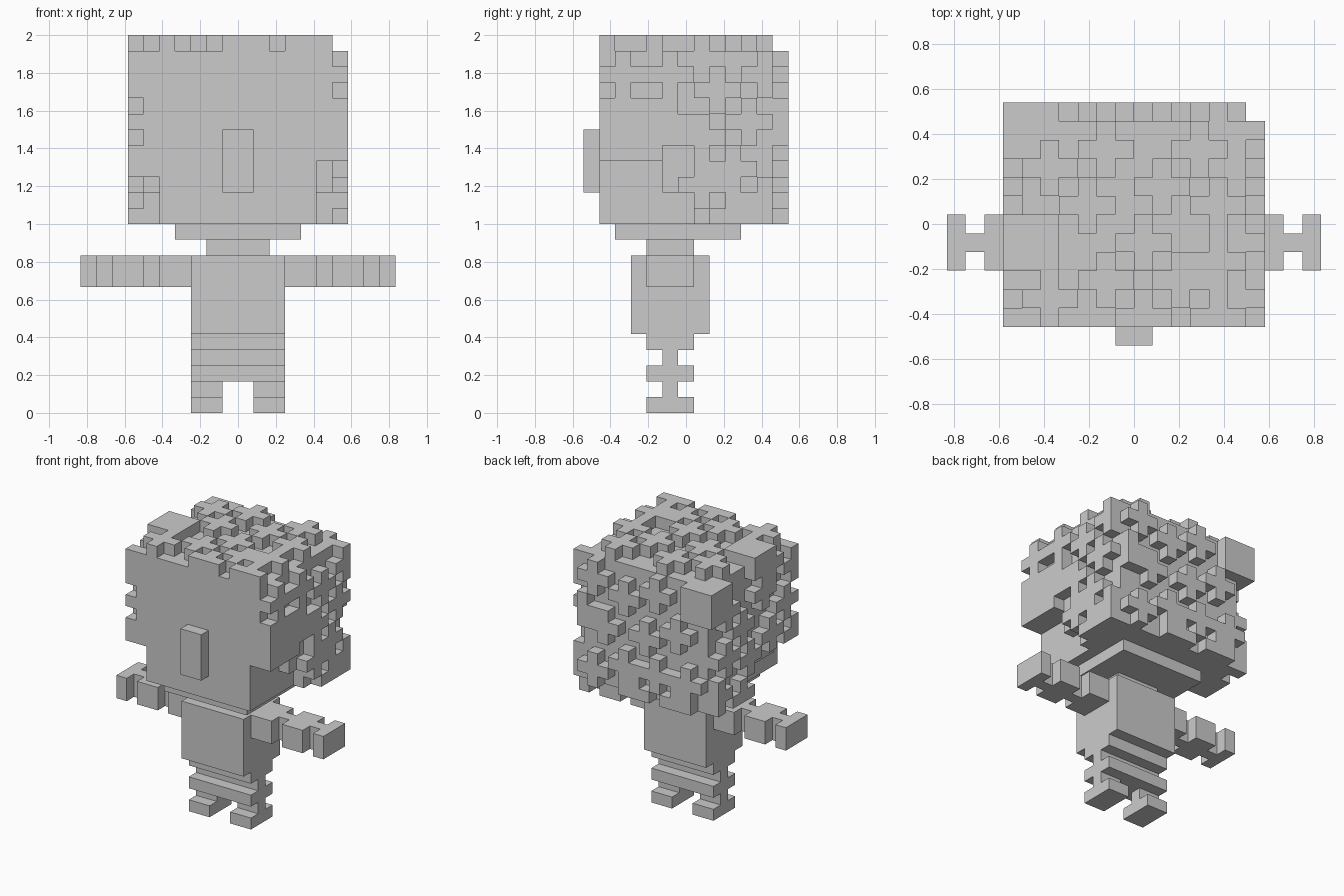
import bpy, bmesh
from mathutils import Vector

if "Cube" in bpy.data.objects:
    bpy.data.objects.remove(bpy.data.objects["Cube"])

U = 1 / 12          # one block
Y0 = 6.5            # depth offset in blocks

mat = bpy.data.materials.new("plain_grey")
mat.diffuse_color = (0.6, 0.6, 0.6, 1)
mat.use_nodes = True
mat.node_tree.nodes["Principled BSDF"].inputs["Base Color"].default_value = mat.diffuse_color


def pos(x, y, z):
    return Vector((x * U, (y - Y0) * U, z * U))


def finish(bm, name):
    me = bpy.data.meshes.new(name)
    bm.to_mesh(me)
    bm.free()
    me.materials.append(mat)
    ob = bpy.data.objects.new(name, me)
    bpy.context.collection.objects.link(ob)
    return ob


def box(name, x0, x1, y0, y1, z0, z1):
    bm = bmesh.new()
    bmesh.ops.create_cube(bm, size=1)
    a, b = pos(x0, y0, z0), pos(x1, y1, z1)
    for v in bm.verts:
        v.co = Vector([a[k] if v.co[k] < 0 else b[k] for k in range(3)])
    return finish(bm, name)


def cells(x0, x1, y0, y1, z0, z1):
    return {(x, y, z) for x in range(x0, x1) for y in range(y0, y1) for z in range(z0, z1)}


def skin_cells(name, solid, hidden):
    """Outer faces of a set of blocks, merged into large flat faces."""
    bm = bmesh.new()
    for c in solid:
        for ax in range(3):
            for s in (0, 1):
                n = list(c)
                n[ax] += 2 * s - 1
                if tuple(n) in solid or tuple(n) in hidden:
                    continue
                u, w = (ax + 1) % 3, (ax + 2) % 3
                loop = []
                for du, dw in ((0, 0), (1, 0), (1, 1), (0, 1)):
                    p = list(c)
                    p[ax] += s
                    p[u] += du
                    p[w] += dw
                    loop.append(bm.verts.new(pos(*p)))
                bm.faces.new(loop if s else loop[::-1])
    bmesh.ops.remove_doubles(bm, verts=bm.verts[:], dist=U * 0.01)
    bmesh.ops.dissolve_limit(bm, angle_limit=0.02, verts=bm.verts[:], edges=bm.edges[:])
    return finish(bm, name)


# Face block and nose
face = cells(-5, 5, 1, 12, 12, 23)
box("face", -5, 5, 1, 12, 12, 23)
box("nose", -1, 1, 0, 1, 14, 18)

# Hair base: stepped hairline on each side
base = cells(-6, 6, 1, 12, 12, 23) - face
base -= cells(5, 6, 1, 5, 12, 16) | cells(5, 6, 5, 7, 12, 14)
base -= cells(-6, -5, 1, 3, 12, 15) | cells(-6, -5, 3, 7, 12, 14)
core = base | face

# Plus-shaped curls, one block proud of the base
top = [(-2, 10), (3, 10), (0, 5), (0, 1), (4, 1), (-5, 2), (-2, 3), (2, 3),
       (-3, 7), (1, 8), (4, 7), (-5, 9), (4, 4)]
right = [(2, 21), (5, 21), (8, 20), (11, 21), (10, 18), (7, 17), (9, 15),
         (7, 14), (9, 12), (11, 13), (5, 18)]
left = [(1, 21), (2, 18), (1, 15), (4, 16), (5, 20), (8, 18), (10, 20),
        (7, 15), (10, 16), (8, 12), (11, 13), (4, 22)]
back = [(-2, 21), (1, 20), (4, 21), (-4, 18), (-1, 17), (3, 17), (5, 18),
        (-5, 14), (-2, 14), (1, 14), (4, 13), (0, 12), (-4, 12)]
curls = set()


def add_curls(centres, place, inward):
    for a, b in centres:
        for da, db in ((0, 0), (1, 0), (-1, 0), (0, 1), (0, -1)):
            c = place(a + da, b + db)
            if tuple(c[k] + inward[k] for k in range(3)) in core:
                curls.add(c)


add_curls(top, lambda a, b: (a, b, 23), (0, 0, -1))
add_curls(right, lambda a, b: (6, a, b), (-1, 0, 0))
add_curls(left, lambda a, b: (-7, a, b), (1, 0, 0))
add_curls(back, lambda a, b: (a, 12, b), (0, -1, 0))

# Larger locks: temple, crown side and back corner
curls |= cells(6, 7, 1, 5, 16, 20)
curls |= cells(-7, -4, 4, 7, 23, 24) | cells(-7, -6, 4, 7, 22, 23)
curls |= cells(-7, -4, 10, 13, 20, 23) - core
skin_cells("hair", base | curls, face)

# Chin plate, neck and torso
box("chin_plate", -4, 4, 2, 10, 11, 12)
box("neck", -2, 2, 4, 7, 10, 11)
box("torso", -3, 3, 3, 8, 5, 10)

# Arms: wide cuffs joined by narrow links
for side, s in (("left", -1), ("right", 1)):
    for part, a, b, wide in (("shoulder", 3, 5, 1), ("elbow", 5, 6, 0),
                             ("forearm", 6, 8, 1), ("wrist", 8, 9, 0), ("hand", 9, 10, 1)):
        x0, x1 = sorted((s * a, s * b))
        box(f"{side}_{part}", x0, x1, 5 - wide, 6 + wide, 8, 10)

    # Lower legs and feet
    x0, x1 = sorted((s, s * 3))
    box(f"{side}_ankle", x0, x1, 5, 6, 1, 2)
    box(f"{side}_foot", x0, x1, 4, 7, 0, 1)

# Hips and knees
box("hips", -3, 3, 4, 7, 4, 5)
box("thigh_link", -3, 3, 5, 6, 3, 4)
box("knees", -3, 3, 4, 7, 2, 3)
